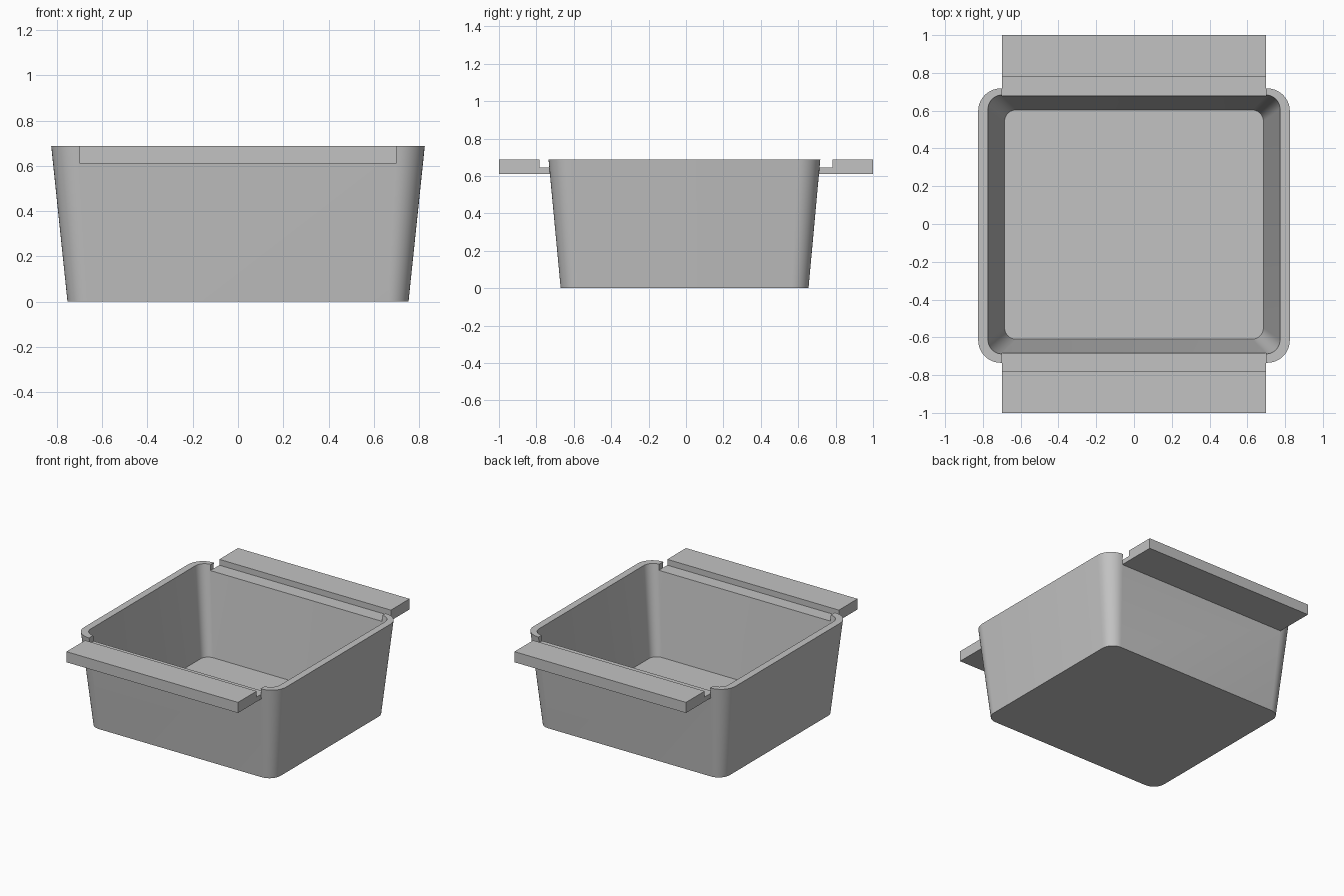
import bpy
import bmesh
import math

cube = bpy.data.objects.get("Cube")
if cube:
    bpy.data.objects.remove(cube, do_unlink=True)

# Material
grey = bpy.data.materials.new("light grey")
grey.use_nodes = True
color = (0.54, 0.54, 0.54, 1)
grey.diffuse_color = color
grey.node_tree.nodes["Principled BSDF"].inputs["Base Color"].default_value = color

HEIGHT, LEDGE, FLANGE_BOTTOM, FLOOR = 0.688, 0.645, 0.61, 0.05
HALF_FLANGE = 0.70


def new_object(name, bm):
    bmesh.ops.recalc_face_normals(bm, faces=bm.faces)
    mesh = bpy.data.meshes.new(name)
    bm.to_mesh(mesh)
    bm.free()
    obj = bpy.data.objects.new(name, mesh)
    bpy.context.collection.objects.link(obj)
    mesh.materials.append(grey)
    return obj


def rounded_ring(bm, half_x, y0, y1, radius, z, steps=10):
    """Closed rounded rectangle of vertices at height z."""
    ring = []
    corners = [(half_x, y1), (-half_x, y1), (-half_x, y0), (half_x, y0)]
    for i, (cx, cy) in enumerate(corners):
        cx -= math.copysign(radius, cx)
        cy -= math.copysign(radius, cy)
        for s in range(steps + 1):
            a = math.pi / 2 * (i + s / steps)
            ring.append(bm.verts.new((cx + radius * math.cos(a), cy + radius * math.sin(a), z)))
    return ring


def extrude_profile(name, points, half_x):
    """Side profile (y, z) stretched along x."""
    bm = bmesh.new()
    face = bm.faces.new([bm.verts.new((-half_x, y, z)) for y, z in points])
    out = bmesh.ops.extrude_face_region(bm, geom=[face])
    verts = [v for v in out["geom"] if isinstance(v, bmesh.types.BMVert)]
    bmesh.ops.translate(bm, verts=verts, vec=(2 * half_x, 0, 0))
    return new_object(name, bm)


# Tapered tub: outer wall, rim, inner wall and floor
bm = bmesh.new()
rings = [
    rounded_ring(bm, 0.753, -0.67, 0.655, 0.09, 0),
    rounded_ring(bm, 0.825, -0.735, 0.718, 0.12, HEIGHT),
    rounded_ring(bm, 0.773, -0.688, 0.683, 0.075, HEIGHT),
    rounded_ring(bm, 0.685, -0.61, 0.604, 0.06, FLOOR),
]
for low, high in zip(rings, rings[1:]):
    for i in range(len(low)):
        j = (i + 1) % len(low)
        bm.faces.new((low[i], low[j], high[j], high[i]))
bm.faces.new(rings[0])
bm.faces.new(rings[-1])
tub = new_object("tub", bm)

# Lowered rim between the corners, front and back
cutter = extrude_profile("rim_cutter", [(-0.9, LEDGE), (0.9, LEDGE), (0.9, 0.8), (-0.9, 0.8)], HALF_FLANGE)
cutter.hide_render = True
bpy.context.view_layer.objects.active = tub
notch = tub.modifiers.new("notch", 'BOOLEAN')
notch.operation = 'DIFFERENCE'
notch.solver = 'EXACT'
notch.object = cutter
bpy.ops.object.modifier_apply(modifier=notch.name)
bpy.data.objects.remove(cutter, do_unlink=True)

bpy.ops.object.select_all(action='DESELECT')
tub.select_set(True)
bpy.ops.object.shade_smooth_by_angle(angle=math.radians(30))

# Stepped flanges: a low ledge with a raised outer bar
for name, side in (("front_flange", -1), ("back_flange", 1)):
    profile = [(0.695, FLANGE_BOTTOM), (1, FLANGE_BOTTOM), (1, HEIGHT),
               (0.782, HEIGHT), (0.782, LEDGE), (0.695, LEDGE)]
    extrude_profile(name, [(side * y, z) for y, z in profile], HALF_FLANGE)
